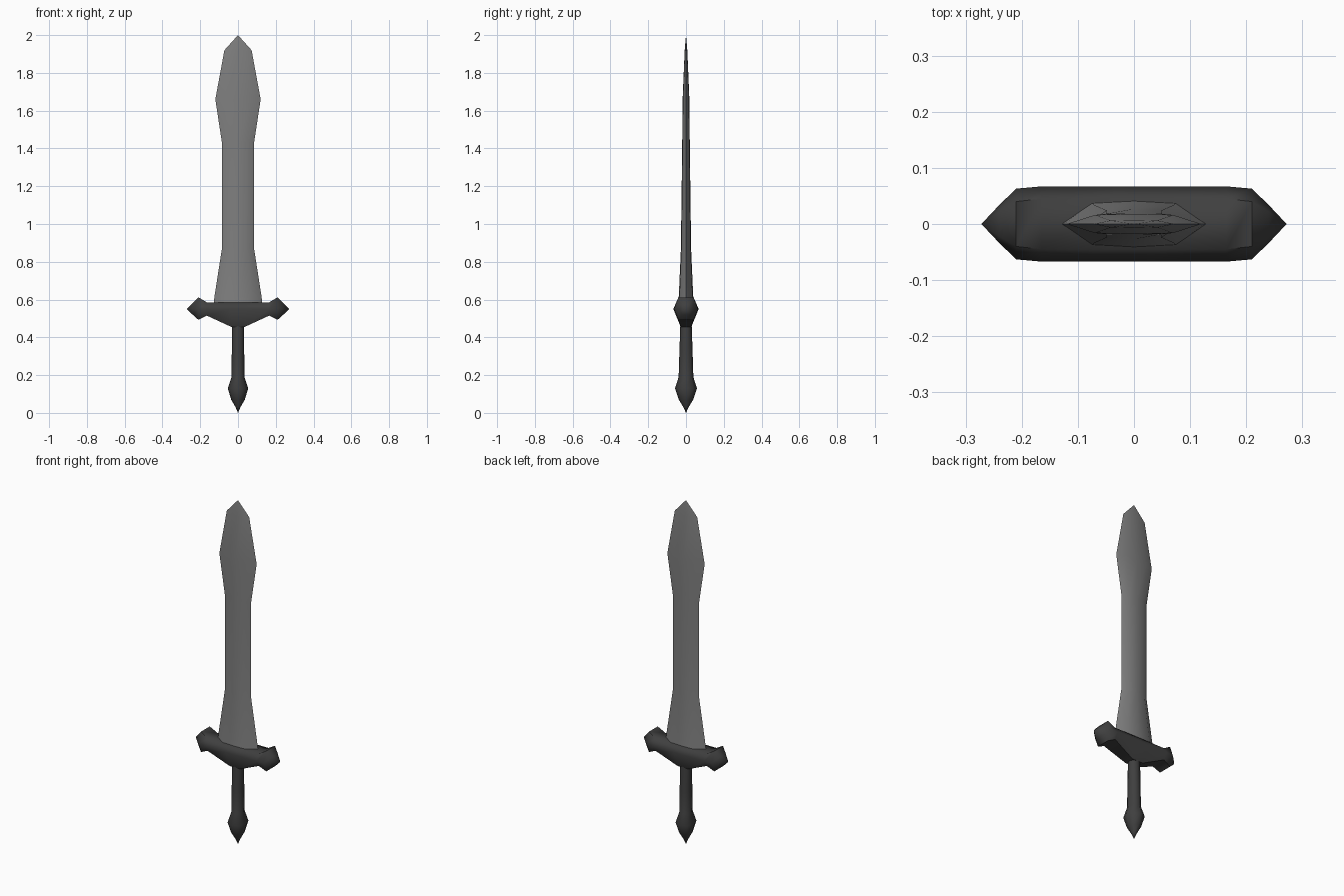
import bpy, bmesh, math

cube = bpy.data.objects.get("Cube")
if cube:
    bpy.data.objects.remove(cube, do_unlink=True)


def material(name, value):
    m = bpy.data.materials.new(name)
    m.use_nodes = True
    color = (value, value, value, 1)
    m.diffuse_color = color
    m.node_tree.nodes["Principled BSDF"].inputs["Base Color"].default_value = color
    return m


steel = material("grey steel", 0.21)
iron = material("dark iron", 0.05)


def loft(name, rings, mat, angle):
    """Skin a list of equal rings and cap both ends."""
    bm = bmesh.new()
    loops = [[bm.verts.new(p) for p in ring] for ring in rings]
    n = len(loops[0])
    for a, b in zip(loops, loops[1:]):
        for i in range(n):
            j = (i + 1) % n
            bm.faces.new((a[i], a[j], b[j], b[i]))
    bm.faces.new(loops[0][::-1])
    bm.faces.new(loops[-1])
    bmesh.ops.remove_doubles(bm, verts=bm.verts, dist=0.0005)
    bmesh.ops.recalc_face_normals(bm, faces=bm.faces)
    mesh = bpy.data.meshes.new(name)
    bm.to_mesh(mesh)
    bm.free()
    mesh.materials.append(mat)
    obj = bpy.data.objects.new(name, mesh)
    bpy.context.collection.objects.link(obj)
    bpy.ops.object.select_all(action="DESELECT")
    obj.select_set(True)
    bpy.context.view_layer.objects.active = obj
    bpy.ops.object.shade_smooth_by_angle(angle=math.radians(angle))
    return obj


# Blade: flattened eight-sided section, (height, half width, half depth)
blade = [(0.57, 0.13, 0.042), (0.62, 0.124, 0.038), (0.87, 0.085, 0.027),
         (1.43, 0.085, 0.02), (1.66, 0.12, 0.018), (1.92, 0.072, 0.007),
         (2.0, 0, 0)]
section = [(1, 0), (0.58, 0.9), (0, 1), (-0.58, 0.9),
           (-1, 0), (-0.58, -0.9), (0, -1), (0.58, -0.9)]
loft("blade", [[(w * u, d * v, z) for u, v in section] for z, w, d in blade],
     steel, 60)

# Guard: (x, top, bottom, middle half depth, top half depth, bottom half depth)
half = [(0.035, 0.585, 0.455, 0.067, 0.045, 0.028),
        (0.165, 0.585, 0.515, 0.067, 0.045, 0.045),
        (0.21, 0.612, 0.493, 0.063, 0.04, 0.04),
        (0.24, 0.582, 0.52, 0.034, 0.022, 0.022),
        (0.272, 0.55, 0.55, 0, 0, 0)]
stations = [(-s[0], *s[1:]) for s in reversed(half)] + half
loft("guard", [[(x, t, top), (x, m, 0.55), (x, b, bot),
                (x, -b, bot), (x, -m, 0.55), (x, -t, top)]
               for x, top, bot, m, t, b in stations], iron, 65)

# Grip and pommel: turned eight-sided profile, (height, half width, half depth)
grip = [(0, 0, 0), (0.03, 0.013, 0.014), (0.07, 0.036, 0.038),
        (0.13, 0.054, 0.058), (0.19, 0.034, 0.039), (0.32, 0.033, 0.035),
        (0.47, 0.033, 0.03)]
turn = [i * math.pi / 4 for i in range(8)]
loft("grip_and_pommel",
     [[(w * math.cos(a), d * math.sin(a), z) for a in turn] for z, w, d in grip],
     iron, 65)
